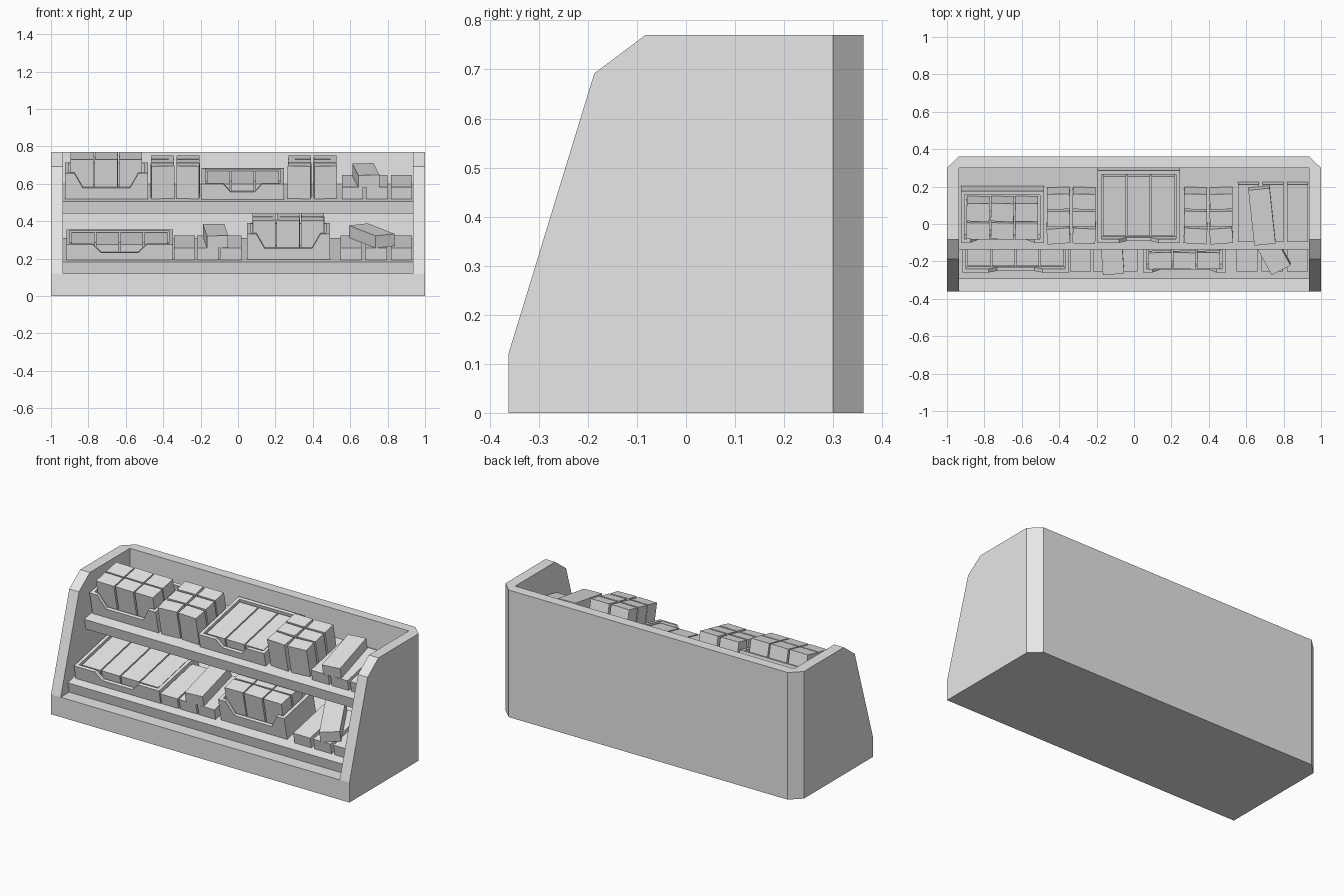
import bpy, bmesh, math, random
from mathutils import Matrix, Vector

random.seed(4)
cube = bpy.data.objects.get("Cube")
if cube:
    bpy.data.objects.remove(cube, do_unlink=True)

grey = bpy.data.materials.new("plain_grey")
grey.use_nodes = True
grey.diffuse_color = (0.8, 0.8, 0.8, 1)
grey.node_tree.nodes["Principled BSDF"].inputs["Base Color"].default_value = (0.8, 0.8, 0.8, 1)

TILT = math.radians(12)
COS, SIN = math.cos(TILT), math.sin(TILT)
INNER = 0.935   # inner half width of the cabinet
BACK = 0.30     # inner face of the back wall


def add_prism(bm, points, offset):
    """Extrude a planar polygon along an offset."""
    face = bm.faces.new([bm.verts.new(p) for p in points])
    ext = bmesh.ops.extrude_face_region(bm, geom=[face])
    verts = [g for g in ext["geom"] if isinstance(g, bmesh.types.BMVert)]
    bmesh.ops.translate(bm, vec=Vector(offset), verts=verts)


def add_box(bm, x0, x1, y0, y1, z0, z1):
    add_prism(bm, [(x0, y0, z0), (x1, y0, z0), (x1, y1, z0), (x0, y1, z0)], (0, 0, z1 - z0))


def finish(bm, name, matrix=None):
    bmesh.ops.recalc_face_normals(bm, faces=bm.faces)
    mesh = bpy.data.meshes.new(name)
    bm.to_mesh(mesh)
    bm.free()
    mesh.materials.append(grey)
    ob = bpy.data.objects.new(name, mesh)
    bpy.context.collection.objects.link(ob)
    if matrix:
        ob.matrix_world = matrix
    return ob


def block(name, frame, x, v, w, turn=0.0):
    """Box spanning ranges x, v (depth), w (height), turned about its centre."""
    mid = Vector((sum(x) / 2, sum(v) / 2, w[0]))
    hx, hv = (x[1] - x[0]) / 2, (v[1] - v[0]) / 2
    bm = bmesh.new()
    add_box(bm, -hx, hx, -hv, hv, 0, w[1] - w[0])
    spin = Matrix.Rotation(math.radians(turn), 4, 'Z')
    return finish(bm, name, frame @ Matrix.Translation(mid) @ spin)


def tray(name, frame, x0, x1, v0, v1, h, cut_top, cut_bottom, cut_w, t=0.02):
    """Open display tray with a flared notch in its front wall."""
    bm = bmesh.new()
    add_box(bm, x0 + t, x1 - t, v0 + t, v1 - t, 0, t)
    add_box(bm, x0, x0 + t, v0 + t, v1, 0, h)
    add_box(bm, x1 - t, x1, v0 + t, v1, 0, h)
    add_box(bm, x0 + t, x1 - t, v1 - t, v1, 0, h)
    front = [(x0, 0), (x1, 0), (x1, h), (x1 - cut_top, h), (x1 - cut_bottom, cut_w),
             (x0 + cut_bottom, cut_w), (x0 + cut_top, h), (x0, h)]
    add_prism(bm, [(x, v0, w) for x, w in front], (0, t, 0))
    return finish(bm, name, frame)


# Cabinet shell: sides, back with chamfered corners, base
side = [(-0.362, 0), (BACK, 0), (BACK, 0.77), (-0.083, 0.77), (-0.187, 0.692), (-0.362, 0.12)]
for name, s in (("left_side", 1), ("right_side", -1)):
    bm = bmesh.new()
    add_prism(bm, [(s * INNER, y, z) for y, z in side], (s * (1 - INNER), 0, 0))
    finish(bm, name)

bm = bmesh.new()
add_prism(bm, [(-1, BACK, 0), (1, BACK, 0), (INNER, 0.362, 0), (-INNER, 0.362, 0)], (0, 0, 0.77))
finish(bm, "back_wall")

bm = bmesh.new()
add_box(bm, -INNER, INNER, -0.362, BACK, 0, 0.12)
finish(bm, "base")


# Tilted shelves
def shelf(name, y, z):
    frame = Matrix.Translation((0, y, z)) @ Matrix.Rotation(TILT, 4, 'X')
    block(name, frame, (-INNER, INNER), (0, (BACK - y) / COS), (-0.066, 0))
    return frame


upper = shelf("upper_shelf", -0.135, 0.506)
lower = shelf("lower_shelf", -0.294, 0.182)


# Deep tray with two rows of tall cartons
def deep_tray(name, frame, x0):
    tray(name, frame, x0, x0 + 0.443, 0.065, 0.347, 0.14, 0.05, 0.095, 0.06)
    for row, (v, depth) in enumerate(((0.098, 0.09), (0.196, 0.098))):
        for col in range(3):
            x = x0 + 0.03 + col * 0.13
            block(f"{name}_carton_{row}_{col}", frame, (x, x + 0.122), (v, v + depth),
                  (0.02, 0.207), random.uniform(-2, 2))


# Shallow tray with long flat packs
def shallow_tray(name, frame, x0, count, cuts, v1):
    tray(name, frame, x0, x0 + 0.05 + 0.13 * count, 0.053, v1, 0.085, cuts[0], cuts[1], 0.04)
    for col in range(count):
        x = x0 + 0.029 + col * 0.13
        block(f"{name}_pack_{col}", frame, (x, x + 0.122), (0.088, v1 - 0.033), (0.02, 0.077))


# Free standing pair of carton columns
def carton_stack(name, frame, x0):
    for col in range(2):
        for row in range(3):
            x, v = x0 + col * 0.137, 0.068 + row * 0.094
            turn = random.uniform(-5, 5) if row == 0 else random.uniform(-2, 2)
            block(f"{name}_carton_{col}_{row}", frame, (x, x + 0.122), (v, v + 0.083),
                  (0, 0.178), turn)


# Row of long boxes with one loose box lying on top
def box_row(name, frame, x0, pitch, loose_x, loose_v, turn):
    for i in range(3):
        x = x0 + i * pitch
        block(f"{name}_box_{i}", frame, (x, x + 0.114), (0.055, 0.367), (0, 0.066))
    block(f"{name}_loose_box", frame, (loose_x - 0.057, loose_x + 0.057),
          (loose_v - 0.152, loose_v + 0.152), (0.066, 0.132), turn)


# Upper shelf goods
deep_tray("upper_deep_tray", upper, -0.925)
carton_stack("upper_left_stack", upper, -0.465)
shallow_tray("upper_shallow_tray", upper, -0.195, 3, (0.115, 0.155), 0.448)
carton_stack("upper_right_stack", upper, 0.268)
box_row("upper", upper, 0.555, 0.131, 0.684, 0.205, 6)

# Lower shelf goods
shallow_tray("lower_shallow_tray", lower, -0.918, 4, (0.14, 0.185), 0.43)
box_row("lower_middle", lower, -0.343, 0.124, -0.12, 0.205, 4)
deep_tray("lower_deep_tray", lower, 0.048)
box_row("lower_right", lower, 0.547, 0.135, 0.715, 0.21, 28)
